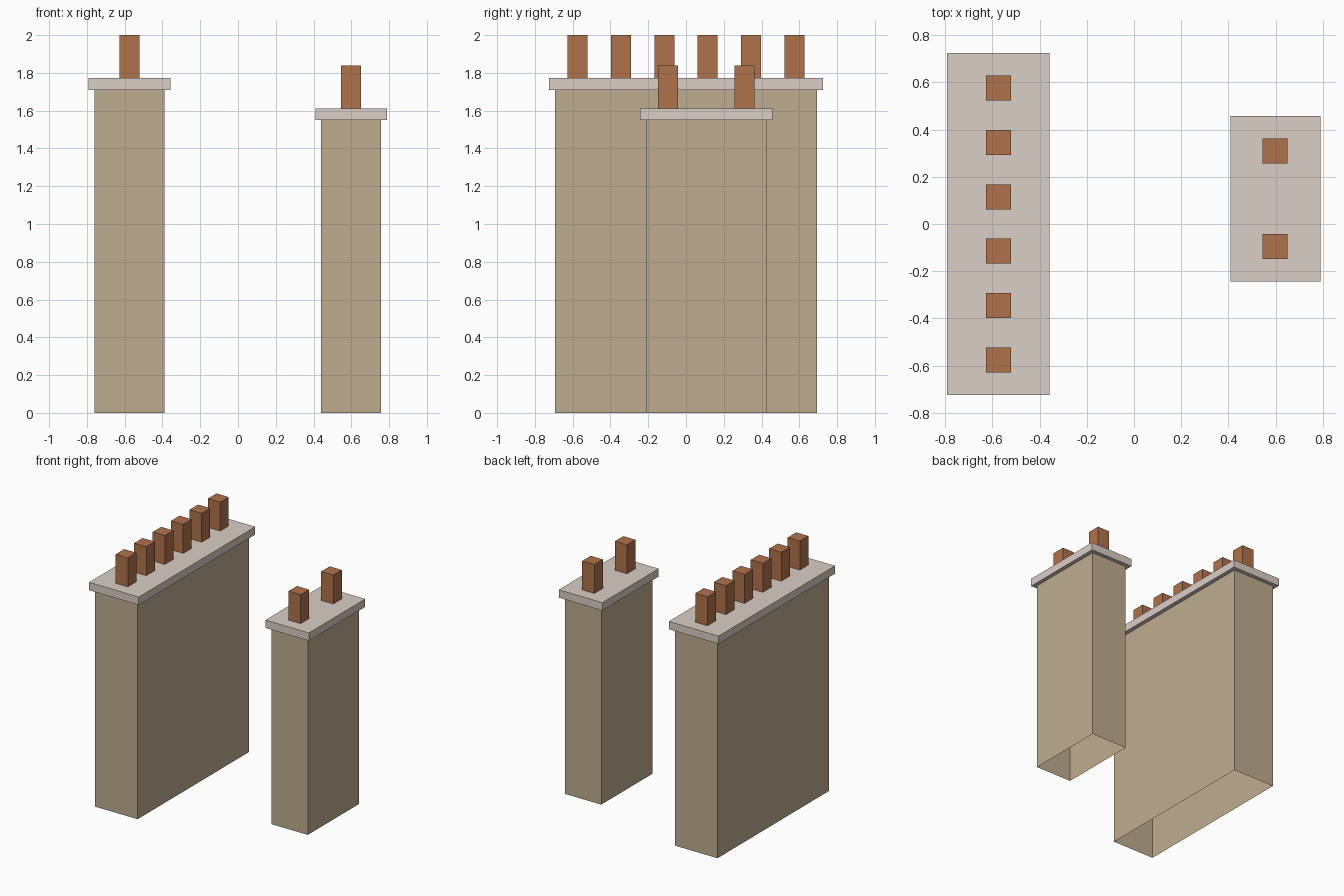
import bpy, bmesh

if "Cube" in bpy.data.objects:
    bpy.data.objects.remove(bpy.data.objects["Cube"])


def material(name, rgb):
    m = bpy.data.materials.new(name)
    m.diffuse_color = (*rgb, 1)
    m.use_nodes = True
    m.node_tree.nodes["Principled BSDF"].inputs["Base Color"].default_value = m.diffuse_color
    return m


STONE = material("stone", (0.52, 0.42, 0.28))
COPING = material("coping", (0.71, 0.62, 0.57))
CLAY = material("clay", (0.43, 0.17, 0.07))


def box(name, x, y, z, mat, open_ends=False):
    """Box from (min, max) ranges; open_ends drops the top and bottom faces."""
    bm = bmesh.new()
    bmesh.ops.create_cube(bm, size=1)
    for v in bm.verts:
        v.co = [sum(r) / 2 + c * (r[1] - r[0]) for r, c in zip((x, y, z), v.co)]
    if open_ends:
        bm.normal_update()
        ends = [f for f in bm.faces if abs(f.normal.z) > 0.5]
        bmesh.ops.delete(bm, geom=ends, context='FACES_ONLY')
    me = bpy.data.meshes.new(name)
    bm.to_mesh(me)
    bm.free()
    me.materials.append(mat)
    ob = bpy.data.objects.new(name, me)
    bpy.context.collection.objects.link(ob)


def chimney(name, x, y, height, over, cap_h, pot_x, pot_ys, pot_top):
    # hollow shaft, overhanging cap slab, row of square pots
    cap_top = height + cap_h
    box(name + "_shaft", x, y, (0, height), STONE, open_ends=True)
    box(name + "_cap", (x[0] - over, x[1] + over), (y[0] - over, y[1] + over),
        (height, cap_top), COPING)
    r = 0.053
    for i, py in enumerate(pot_ys):
        box(f"{name}_pot_{i + 1}", (pot_x - r, pot_x + r), (py - r, py + r),
            (cap_top, pot_top), CLAY)


# wide stack with six pots
chimney("wide_stack", (-0.76, -0.39), (-0.693, 0.693), 1.71, 0.032, 0.062,
        -0.574, [-0.575 + 0.23 * i for i in range(6)], 2.0)
# narrow stack with two pots
chimney("narrow_stack", (0.44, 0.758), (-0.213, 0.427), 1.55, 0.031, 0.062,
        0.598, [-0.096, 0.31], 1.84)
